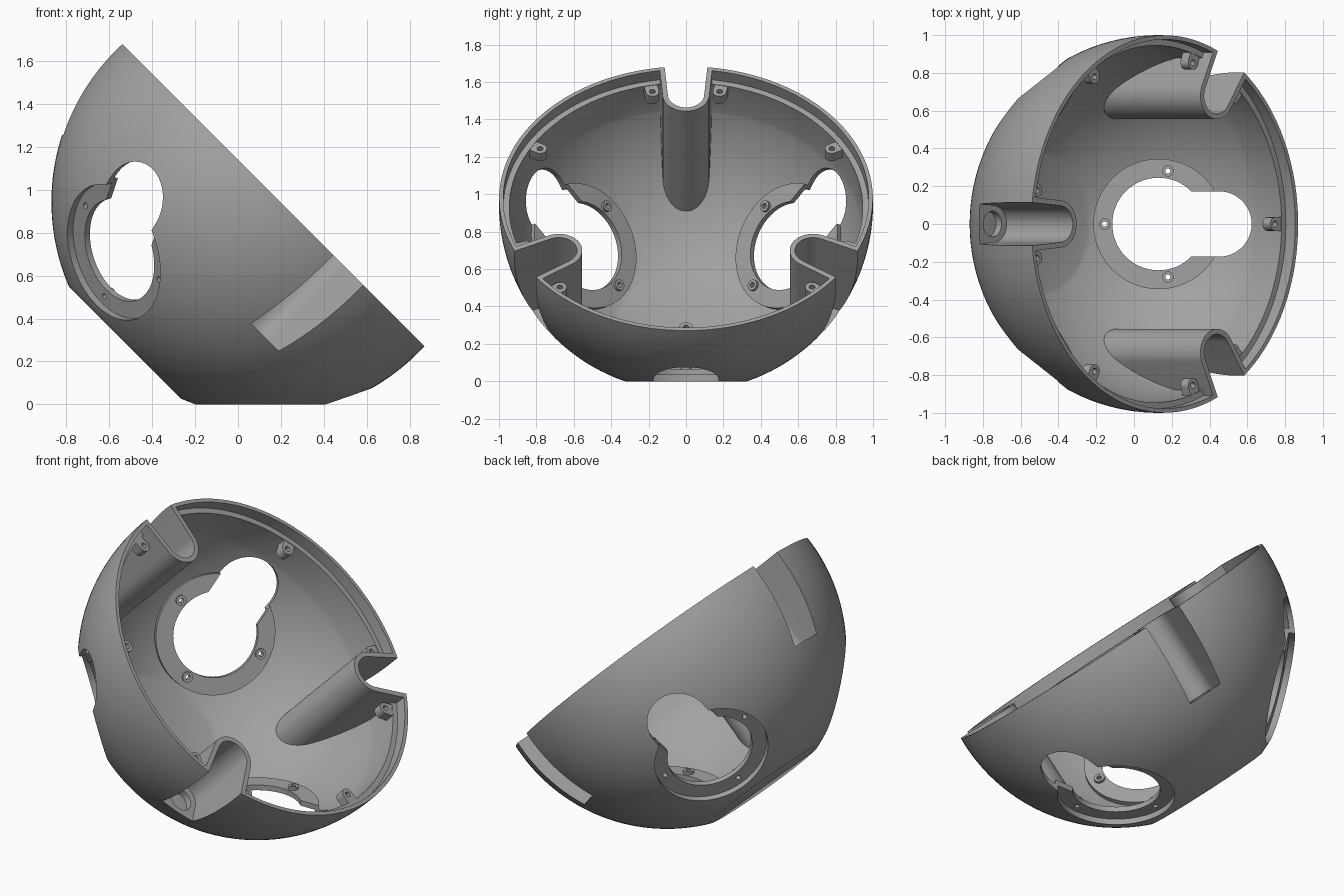
import bpy, bmesh
from math import sin, cos, pi, radians, sqrt, acos, asin
from mathutils import Matrix, Vector

if "Cube" in bpy.data.objects:
    bpy.data.objects.remove(bpy.data.objects["Cube"])

RIM, FLAT, LEDGE = 0.046, -0.93, -0.024
THIRDS = [radians(a) for a in (0, 120, 240)]


def make_object(name, bm):
    bmesh.ops.recalc_face_normals(bm, faces=bm.faces)
    mesh = bpy.data.meshes.new(name)
    bm.to_mesh(mesh)
    bm.free()
    obj = bpy.data.objects.new(name, mesh)
    bpy.context.collection.objects.link(obj)
    return obj


def sphere_arc(radius, z0, z1, steps=36):
    a0, a1 = asin(z0 / radius), asin(z1 / radius)
    angles = [a0 + (a1 - a0) * i / steps for i in range(steps + 1)]
    return [(radius * cos(a), radius * sin(a)) for a in angles]


def lathe(name, profile, segments=120):
    bm = bmesh.new()
    verts = [bm.verts.new((r, 0, z)) for r, z in profile]
    edges = [bm.edges.new(pair) for pair in zip(verts, verts[1:])]
    bmesh.ops.spin(bm, geom=verts + edges, axis=(0, 0, 1), cent=(0, 0, 0),
                   angle=2 * pi, steps=segments, use_duplicate=False)
    bmesh.ops.remove_doubles(bm, verts=bm.verts, dist=1e-5)
    return make_object(name, bm)


def prism(bm, outline, z0, z1, matrix):
    low = [bm.verts.new(matrix @ Vector((x, y, z0))) for x, y in outline]
    high = [bm.verts.new(matrix @ Vector((x, y, z1))) for x, y in outline]
    bm.faces.new(low[::-1])
    bm.faces.new(high)
    for i in range(len(low)):
        j = (i + 1) % len(low)
        bm.faces.new((low[i], low[j], high[j], high[i]))


def arc(cx, cy, r, start=0, end=360, steps=48):
    full = end - start == 360
    count = steps if full else steps + 1
    angles = [radians(start + (end - start) * i / steps) for i in range(count)]
    return [(cx + r * cos(a), cy + r * sin(a)) for a in angles]


def channel(offset):
    # U outline, open and slightly flared towards the outside
    return (arc(0.785, 0, 0.097 + offset, 95, 265, 24)
            + [(1.2, -0.131 - offset), (1.2, 0.131 + offset)])


def port_frame(angle):
    # z runs out through the wall, x points towards the rim
    e, up = Vector((cos(angle), sin(angle), 0)), Vector((0, 0, 1))
    d, t = (e - up).normalized(), (e + up).normalized()
    return Matrix((t, d.cross(t), d)).transposed().to_4x4()


def boolean(obj, other, operation):
    mod = obj.modifiers.new(operation.title(), "BOOLEAN")
    mod.operation, mod.object = operation, other
    mod.solver, mod.use_self = "EXACT", True


def bake(obj):
    graph = bpy.context.evaluated_depsgraph_get()
    mesh = bpy.data.meshes.new_from_object(obj.evaluated_get(graph))
    obj.modifiers.clear()
    obj.data = mesh


# Bowl wall with stepped lip, thickened rim band and flat base
shell = lathe("bowl_shell",
              [(0, FLAT)] + sphere_arc(1, FLAT, RIM)
              + [(0.977, RIM), (0.977, LEDGE), (0.945, LEDGE)]
              + sphere_arc(0.97, -sqrt(0.97**2 - 0.945**2), -0.9)
              + [(0, -0.9)])

# Solid that trims the inner parts to the wall
trim = lathe("trim_helper", [(0, FLAT + 0.01)]
             + sphere_arc(0.99, FLAT + 0.01, RIM) + [(0, RIM)])

adds, cuts = bmesh.new(), bmesh.new()
for angle in THIRDS:
    # Three channels with their inner walls and a blind hole in the floor
    turn = Matrix.Rotation(angle, 4, "Z")
    prism(adds, channel(0.028), -0.95, 0.2, turn)
    prism(cuts, channel(0), -0.449, 0.3, turn)
    prism(cuts, arc(0.795, 0, 0.068), -0.49, -0.4, turn)

    # Screw tabs beside each channel and midway between channels
    for shift in (-11.5, 11.5, 60):
        tab = Matrix.Rotation(angle + radians(shift), 4, "Z")
        outline = arc(0.9, 0, 0.036, 90, 270, 16) + [(0.965, -0.036), (0.965, 0.036)]
        prism(adds, outline, -0.085, LEDGE - 0.003, tab)
        prism(cuts, arc(0.9, 0, 0.016, steps=16), -0.07, 0, tab)

    # Keyhole ports with a mounting ring recessed from outside
    port = port_frame(angle + pi / 3)
    prism(adds, arc(0, 0, 0.345, steps=72), 0.878, 1.1, port)
    prism(cuts, arc(0, 0, 0.327, steps=72), 0.91, 1.2, port)
    prism(cuts, arc(0, 0, 0.245, steps=64), 0.7, 1.25, port)
    keyway = arc(0.32, 0, 0.173, -90, 90, 32) + [(0, 0.173), (0, -0.173)]
    prism(cuts, keyway, 0.65, 1.3, port)
    for a in (80, 180, 280):
        x, y = 0.285 * cos(radians(a)), 0.285 * sin(radians(a))
        prism(adds, arc(x, y, 0.03, steps=20), 0.862, 0.9, port)
        prism(cuts, arc(x, y, 0.014, steps=16), 0.8, 1.0, port)

inner_parts = make_object("inner_parts_helper", adds)
cutters = make_object("cutter_helper", cuts)
boolean(inner_parts, trim, "INTERSECT")
bake(inner_parts)
boolean(shell, inner_parts, "UNION")
bake(shell)
boolean(shell, cutters, "DIFFERENCE")
bake(shell)
for helper in (trim, inner_parts, cutters):
    bpy.data.objects.remove(helper)

# Tilt the opening by 45 degrees and stand the bowl on the ground
s = sqrt(0.5)
tilt = Matrix(((-s, 0, s), (0, -1, 0), (s, 0, s))).to_4x4()
shell.data.transform(Matrix.Translation((0.13, 0, 0.945)) @ tilt)

# Single grey material
grey = bpy.data.materials.new("plain grey")
grey.use_nodes = True
colour = (0.36, 0.36, 0.36, 1)
grey.diffuse_color = colour
grey.node_tree.nodes["Principled BSDF"].inputs["Base Color"].default_value = colour
shell.data.materials.clear()
shell.data.materials.append(grey)

bpy.ops.object.select_all(action="DESELECT")
shell.select_set(True)
bpy.context.view_layer.objects.active = shell
bpy.ops.object.shade_smooth_by_angle(angle=radians(25))
